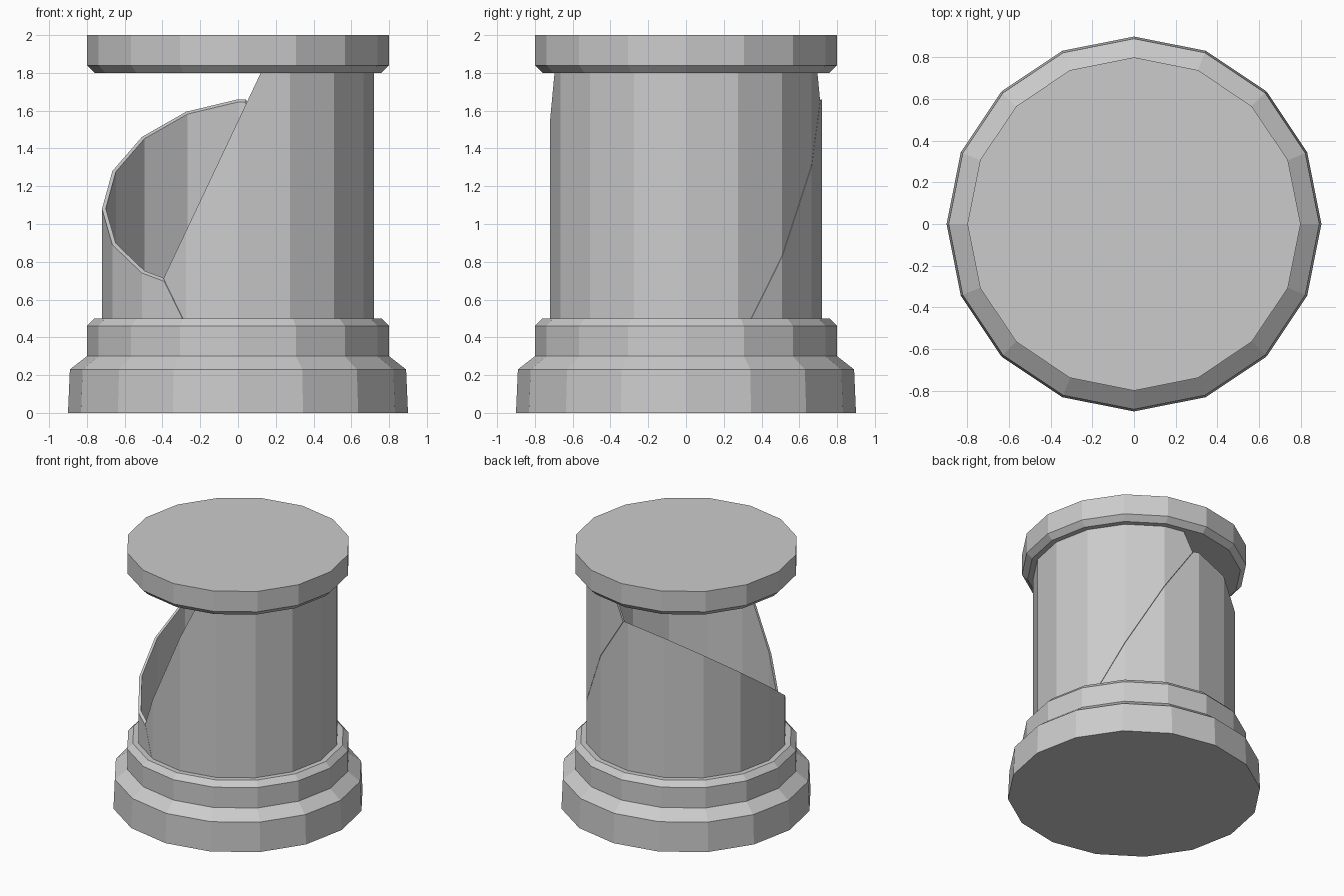
import bpy, bmesh
from math import cos, sin, tau
from mathutils import Vector

cube = bpy.data.objects.get("Cube")
if cube:
    bpy.data.objects.remove(cube, do_unlink=True)

SIDES = 16

stone = bpy.data.materials.new("grey_stone")
stone.use_nodes = True
stone.diffuse_color = (0.6, 0.6, 0.6, 1)
stone.node_tree.nodes["Principled BSDF"].inputs["Base Color"].default_value = (0.6, 0.6, 0.6, 1)


def revolve(profile):
    """Turn a closed (radius, height) profile about z into a faceted solid."""
    bm = bmesh.new()
    rings = []
    for i in range(SIDES):
        a = tau * i / SIDES
        rings.append([bm.verts.new((r * cos(a), r * sin(a), z)) for r, z in profile])
    n = len(profile)
    for i in range(SIDES):
        here, after = rings[i], rings[(i + 1) % SIDES]
        for j in range(n):
            k = (j + 1) % n
            if profile[j][0] + profile[k][0] > 0:
                bm.faces.new((here[j], after[j], after[k], here[k]))
    bmesh.ops.remove_doubles(bm, verts=bm.verts, dist=0.0001)
    return bm


def slice_off(bm, point, normal):
    """Remove everything on the normal side of a plane and close the cut."""
    cut = bmesh.ops.bisect_plane(bm, geom=bm.verts[:] + bm.edges[:] + bm.faces[:],
                                 plane_co=point, plane_no=normal,
                                 clear_outer=True, dist=0.00001)
    edges = [e for e in cut["geom_cut"]
             if isinstance(e, bmesh.types.BMEdge) and e.is_boundary]
    bmesh.ops.triangle_fill(bm, edges=edges, use_beauty=True, normal=normal)


def finish(bm, name):
    bmesh.ops.recalc_face_normals(bm, faces=bm.faces)
    mesh = bpy.data.meshes.new(name)
    bm.to_mesh(mesh)
    bm.free()
    mesh.materials.append(stone)
    obj = bpy.data.objects.new(name, mesh)
    bpy.context.collection.objects.link(obj)


# Stepped base and round cap
finish(revolve([(0, 0), (0.9, 0), (0.89, 0.23), (0.8, 0.3),
                (0.8, 0.46), (0.76, 0.5), (0, 0.5)]), "stepped_base")
finish(revolve([(0, 1.8), (0.76, 1.8), (0.8, 1.84), (0.8, 2), (0, 2)]), "cap")

# Hollow shaft, split into two shells along a slanted seam
shaft = [(0.72, 0.48), (0.72, 1.82), (0.7, 1.82), (0.7, 0.48)]
seam_normal = Vector((1, -0.912, 0.783)).normalized()
seam_point = Vector((0.694, 0, 0))
gap = seam_normal * 0.0015

lower = revolve(shaft)
slice_off(lower, seam_point - gap, seam_normal)
slice_off(lower, Vector((0, 0, 1.151)), Vector((-0.099, -0.707, 1)).normalized())
finish(lower, "lower_shell")

upper = revolve(shaft)
slice_off(upper, seam_point + gap, -seam_normal)
slice_off(upper, Vector((-0.731, 0, 0)), Vector((-1, 0, 0.473)).normalized())
finish(upper, "upper_shell")
